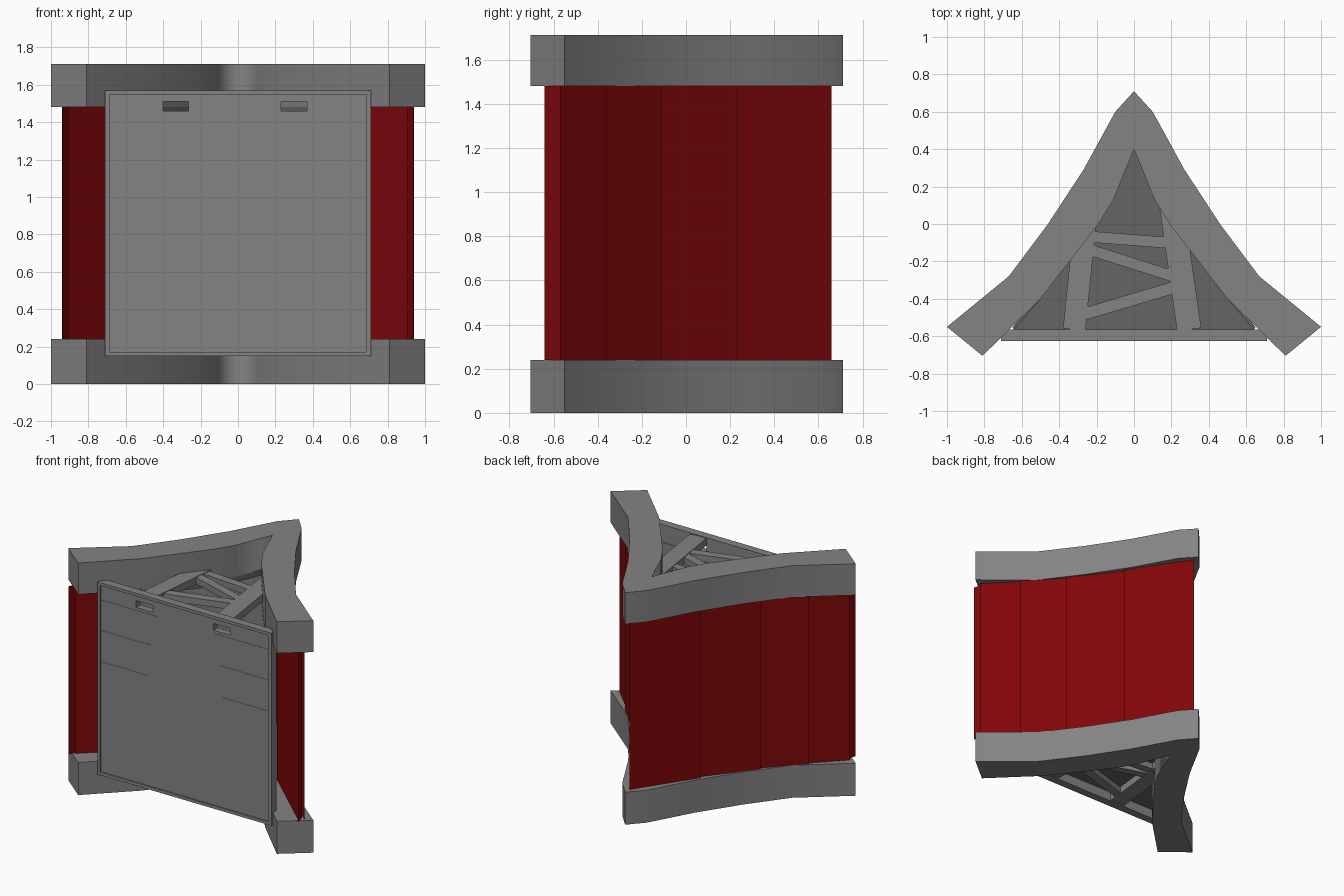
import bpy, bmesh, math
from mathutils import Vector

if "Cube" in bpy.data.objects:
    bpy.data.objects.remove(bpy.data.objects["Cube"])


def material(name, r, g, b):
    m = bpy.data.materials.new(name)
    m.diffuse_color = (r, g, b, 1)
    m.use_nodes = True
    m.node_tree.nodes["Principled BSDF"].inputs["Base Color"].default_value = m.diffuse_color
    return m


red = material("red_panel", 0.22, 0.002, 0.003)
grey = material("dark_grey", 0.23, 0.23, 0.23)
shade = material("shaded_core", 0.13, 0.13, 0.13)


def finish(name, bm, mat):
    bmesh.ops.recalc_face_normals(bm, faces=bm.faces)
    me = bpy.data.meshes.new(name)
    bm.to_mesh(me)
    bm.free()
    ob = bpy.data.objects.new(name, me)
    bpy.context.collection.objects.link(ob)
    me.materials.append(mat)
    return ob


def prism(name, pts, z0, z1, mat=grey, smooth=False):
    """Extrude a plan outline from z0 to z1."""
    bm = bmesh.new()
    face = bm.faces.new([bm.verts.new((x, y, z0)) for x, y in pts])
    ext = bmesh.ops.extrude_face_region(bm, geom=[face])["geom"]
    bmesh.ops.translate(bm, vec=(0, 0, z1 - z0),
                        verts=[g for g in ext if isinstance(g, bmesh.types.BMVert)])
    ob = finish(name, bm, mat)
    if smooth:
        bpy.ops.object.select_all(action='DESELECT')
        ob.select_set(True)
        bpy.context.view_layer.objects.active = ob
        bpy.ops.object.shade_smooth_by_angle(angle=math.radians(30))
        # the inner corner of the V is shaded round
        for e in ob.data.edges:
            p, q = (ob.data.vertices[i].co for i in e.vertices)
            if abs(p.x) + abs(q.x) < 0.01 and 0.3 < p.y < 0.5 and abs(p.z - q.z) > 0.1:
                e.use_edge_sharp = False
    return ob


def sheet(name, a, b, z0, z1, mat):
    """Thin upright panel between two plan points."""
    bm = bmesh.new()
    bm.faces.new([bm.verts.new(v) for v in
                  ((*a, z0), (*b, z0), (*b, z1), (*a, z1))])
    return finish(name, bm, mat)


def box(name, x0, x1, y0, y1, z0, z1):
    return prism(name, [(x0, y0), (x1, y0), (x1, y1), (x0, y1)], z0, z1)


def beam(name, a, b, width, z0, z1):
    """Flat bar between two plan points."""
    a, b = Vector(a), Vector(b)
    d = (b - a).normalized() * width / 2
    n = Vector((-d.y, d.x))
    return prism(name, [a + n, a - n, b - n, b + n], z0, z1)


# curved V-shaped base and top frames
outer = [(0.10, 0.60), (0.27, 0.29), (0.46, 0.0), (0.67, -0.28), (1.0, -0.55)]
inner = [(0.81, -0.705), (0.50, -0.40), (0.19, 0.0), (0.11, 0.13)]
half = outer + inner
outline = [(0, 0.71)] + half + [(0, 0.40)] + [(-x, y) for x, y in reversed(half)]
prism("base_frame", outline, 0, 0.24, smooth=True)
prism("top_frame", outline, 1.48, 1.712, smooth=True)

# overlapping thin red wall panels, a narrow end panel and the inner lining
panels = [((0.0, 0.66), (0.285, 0.23)), ((0.25, 0.25), (0.53, -0.11)),
          ((0.49, -0.09), (0.75, -0.36)), ((0.71, -0.34), (0.94, -0.57)),
          ((0.91, -0.555), (0.937, -0.64)), ((0.43, -0.16), (0.91, -0.60))]
for s, side in ((1, "right"), (-1, "left")):
    for i, (a, b) in enumerate(panels):
        sheet(f"{side}_wall_panel_{i + 1}", (s * a[0], a[1]), (s * b[0], b[1]),
              0.24, 1.48, red)

# front screen with raised rim and two slots
screen = box("screen", -0.71, 0.71, -0.625, -0.565, 0.15, 1.57)
cutters = [box("recess_cutter", -0.688, 0.688, -0.70, -0.615, 0.172, 1.548)]
for x0, x1 in ((-0.40, -0.265), (0.23, 0.37)):
    cutters.append(box("slot_cutter", x0, x1, -0.70, -0.50, 1.46, 1.51))
for c in cutters:
    mod = screen.modifiers.new("cut", 'BOOLEAN')
    mod.operation = 'DIFFERENCE'
    mod.solver = 'EXACT'
    mod.object = c
    bpy.context.view_layer.objects.active = screen
    bpy.ops.object.modifier_apply(modifier=mod.name)
    bpy.data.objects.remove(c)

# faint horizontal seams on the screen
for z, x in ((1.435, 0.24), (1.21, 0.28), (0.98, 0.30)):
    for s in (-1, 1):
        box("screen_seam", min(s * x, s * 0.685), max(s * x, s * 0.685),
            -0.617, -0.612, z - 0.004, z + 0.004)

# closed core behind the screen
edge = [(0.64, -0.565), (0.50, -0.40), (0.19, 0.0), (0.11, 0.13)]
core = edge + [(0, 0.40)] + [(-x, y) for x, y in reversed(edge)]
prism("screen_core", core, 0.22, 1.44, shade)

# thin V-shaped lip closing the gap between core and top frame
rim = [(0.65, -0.555), (0.53, -0.385), (0.22, 0.015), (0.14, 0.14)]
lip = core + [(-x, y) for x, y in rim] + [(0, 0.46)] + rim[::-1]
prism("core_lip", lip, 1.42, 1.49, shade)

# truss brackets above and below the core
bars = [((-0.32, -0.565), (-0.26, 0.02), 0.12), ((0.295, -0.565), (0.20, 0.10), 0.13),
        ((-0.21, -0.07), (0.18, -0.10), 0.06), ((-0.23, -0.14), (0.21, -0.28), 0.06),
        ((0.21, -0.34), (-0.26, -0.48), 0.065)]
for side, z0, z1 in (("upper", 1.51, 1.565), ("lower", 0.155, 0.21)):
    for i, (a, b, w) in enumerate(bars):
        inset = 0.004 if i > 1 else 0
        beam(f"{side}_truss_bar_{i + 1}", a, b, w, z0 + inset, z1 - inset)
